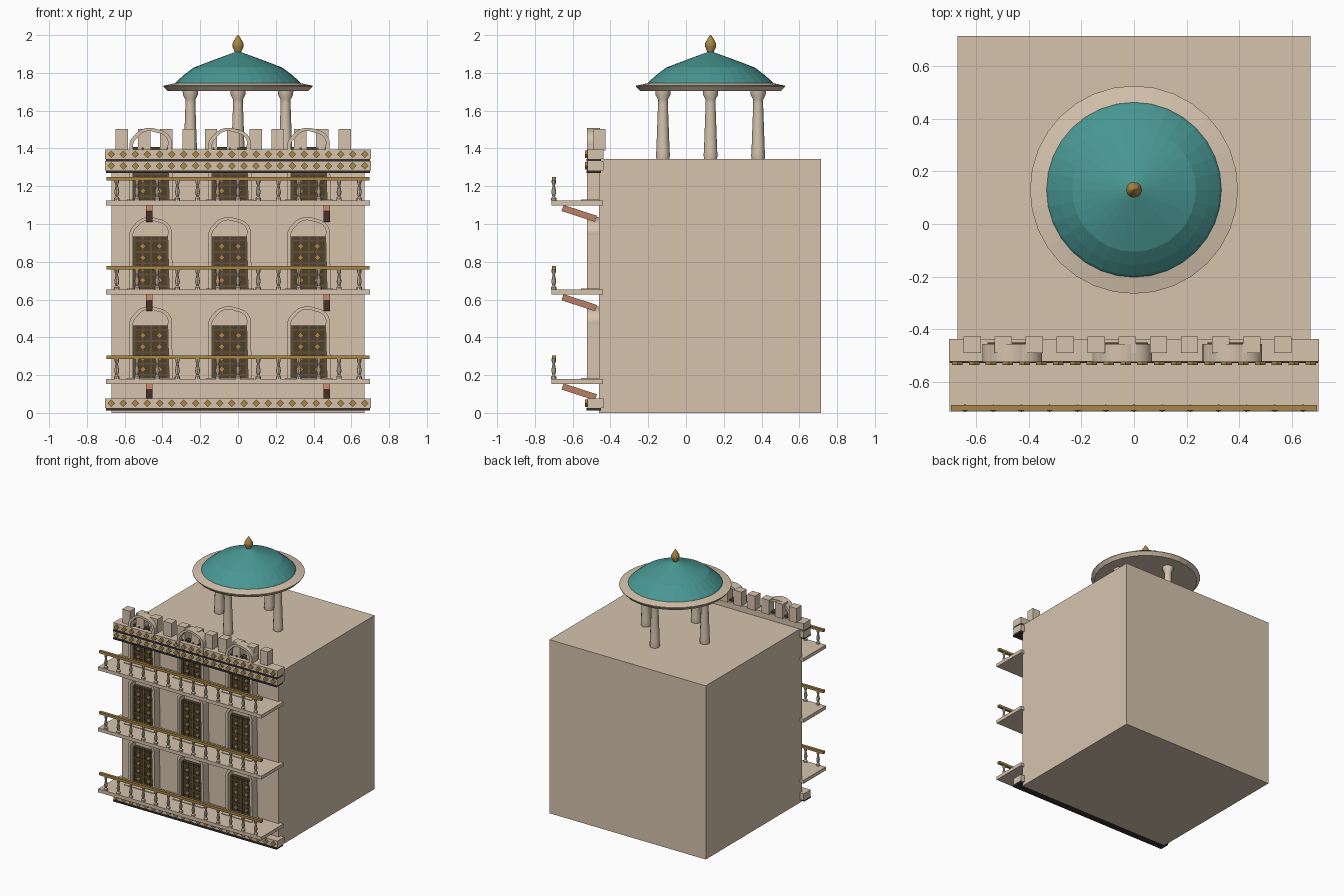
import bpy, bmesh, math
from mathutils import Matrix, Vector

cube = bpy.data.objects.get("Cube")
if cube:
    bpy.data.objects.remove(cube, do_unlink=True)


def material(name, rgb):
    m = bpy.data.materials.new(name)
    m.use_nodes = True
    m.diffuse_color = (*rgb, 1)
    bsdf = next(n for n in m.node_tree.nodes if n.type == 'BSDF_PRINCIPLED')
    bsdf.inputs["Base Color"].default_value = (*rgb, 1)
    return m


STONE = material("sandstone", (0.67, 0.55, 0.42))
TEAL = material("teal_tile", (0.065, 0.31, 0.29))
GOLD = material("old_gold", (0.40, 0.24, 0.06))
WOOD = material("dark_wood", (0.075, 0.05, 0.025))
SLAT = material("slat_wood", (0.12, 0.08, 0.04))
CLAY = material("terracotta", (0.50, 0.22, 0.13))
DARK = material("dark_trim", (0.035, 0.03, 0.03))


def finish(name, bm, mat, smooth=False):
    bmesh.ops.recalc_face_normals(bm, faces=bm.faces[:])
    me = bpy.data.meshes.new(name)
    bm.to_mesh(me)
    bm.free()
    me.materials.append(mat)
    ob = bpy.data.objects.new(name, me)
    bpy.context.collection.objects.link(ob)
    if smooth:
        bpy.ops.object.select_all(action='DESELECT')
        ob.select_set(True)
        bpy.context.view_layer.objects.active = ob
        bpy.ops.object.shade_smooth_by_angle(angle=math.radians(35))
    return ob


def box(bm, x, y, z, rot=None):
    """Box from (low, high) pairs, optionally turned about its centre."""
    lo, hi = Vector((x[0], y[0], z[0])), Vector((x[1], y[1], z[1]))
    m = Matrix.Translation((lo + hi) / 2)
    if rot:
        m = m @ rot
    bmesh.ops.create_cube(bm, size=1, matrix=m @ Matrix.Diagonal((*(hi - lo), 1)))


def diamond(bm, x, y, z, r, depth):
    """Square stud standing on its corner, facing the front."""
    h = r / math.sqrt(2)
    box(bm, (x - h, x + h), (y - depth, y), (z - h, z + h), Matrix.Rotation(math.pi / 4, 4, 'Y'))


def lathe(bm, profile, at, sides):
    rings = []
    for r, z in profile:
        rings.append([bm.verts.new((at[0] + r * math.cos(a), at[1] + r * math.sin(a), at[2] + z))
                      for a in (2 * math.pi * i / sides for i in range(sides))])
    for a, b in zip(rings, rings[1:]):
        for i in range(sides):
            j = (i + 1) % sides
            bm.faces.new((a[i], a[j], b[j], b[i]))
    bm.faces.new(rings[0])
    bm.faces.new(rings[-1])


def arch(bm, cx, base, y0, y1):
    """Jambs and lobed head as one extruded strip."""
    spring, half, rise, steps = base + 0.29, 0.115, 0.095, 40
    strip = [((half, base), (half - 0.02, base))]
    for i in range(steps + 1):
        t = math.pi * i / steps
        lobe = abs(math.sin(2.5 * t))
        ro, ri = 0.95 + 0.05 * lobe, 0.76 + 0.07 * lobe
        strip.append(tuple((half * r * math.cos(t), spring - base + rise * r * math.sin(t) + base)
                           for r in (ro, ri)))
    strip.append(((-half, base), (0.02 - half, base)))
    rows = [[bm.verts.new((cx + px, y, pz)) for y in (y0, y1) for px, pz in (o, n)] for o, n in strip]
    for a, b in zip(rows, rows[1:]):
        for i, j in ((0, 1), (1, 3), (3, 2), (2, 0)):
            bm.faces.new((a[i], a[j], b[j], b[i]))
    for end in (rows[0], rows[-1]):
        bm.faces.new([end[k] for k in (0, 1, 3, 2)])


FLOORS = [0.18 + 0.4725 * i for i in range(3)]
BAYS = [-0.46, -0.042, 0.376]

# Main block
bm = bmesh.new()
box(bm, (-0.67, 0.67), (-0.46, 0.715), (0, 1.345))
finish("main_block", bm, STONE)

# Plinth and cornice bands with dark lines and diamond studs
bands, lines, studs = bmesh.new(), bmesh.new(), bmesh.new()
for low, high in ((0.025, 0.077), (1.282, 1.333), (1.343, 1.395)):
    box(bands, (-0.703, 0.703), (-0.522, -0.437), (low, high))
    box(lines, (-0.70, 0.70), (-0.528, -0.45), (low - 0.013, low))
    for i in range(22):
        diamond(studs, -0.671 + i * 0.0639, -0.522, (low + high) / 2, 0.02, 0.014)
finish("stone_bands", bands, STONE)
finish("band_lines", lines, DARK)
finish("band_studs", studs, GOLD)

# Parapet merlons
bm = bmesh.new()
for i in range(11):
    x = -0.615 + i * 0.118
    box(bm, (x - 0.033, x + 0.033), (-0.49, -0.427), (1.39, 1.502))
finish("merlons", bm, STONE)

# Balconies: slabs, rails, balusters and brackets
slabs, rails, balusters, brackets = (bmesh.new() for _ in range(4))
vase = [(0.014, 0), (0.014, 0.012), (0.007, 0.02), (0.013, 0.042), (0.011, 0.055),
        (0.006, 0.08), (0.011, 0.092), (0.011, 0.108)]
for f in FLOORS:
    box(slabs, (-0.70, 0.70), (-0.713, -0.44), (f - 0.026, f))
    box(rails, (-0.695, 0.695), (-0.709, -0.688), (f + 0.106, f + 0.125))
    for i in range(13):
        lathe(balusters, vase, (-0.642 + i * 0.107, -0.70, f), 8)
    for x in (-0.47, 0.47):
        box(brackets, (x - 0.018, x + 0.018), (-0.658, -0.472), (f - 0.086, f - 0.052),
            Matrix.Rotation(math.radians(-18), 4, 'X'))
finish("balcony_slabs", slabs, STONE)
finish("balcony_rails", rails, GOLD)
finish("balusters", balusters, STONE, True)
finish("balcony_brackets", brackets, CLAY)

# Doors with lobed arch surrounds and thresholds
arches, steps, panels, slats, knobs = (bmesh.new() for _ in range(5))
for f in FLOORS:
    for cx in BAYS:
        arch(arches, cx, f, -0.525, -0.455)
        box(steps, (cx - 0.128, cx + 0.128), (-0.557, -0.45), (f, f + 0.005))
        box(panels, (cx - 0.096, cx + 0.096), (-0.488, -0.45), (f, f + 0.282))
        for i in range(5):
            x = cx + (i - 2) * 0.044
            box(slats, (x - 0.006, x + 0.006), (-0.495, -0.48), (f, f + 0.28))
        for i in range(5):
            z = f + 0.02 + i * 0.06
            box(slats, (cx - 0.094, cx + 0.094), (-0.493, -0.48), (z - 0.005, z + 0.005))
        for i in range(4):
            for s in (-1, 1):
                diamond(knobs, cx + s * 0.044, -0.494, f + 0.05 + i * 0.06, 0.017, 0.01)
finish("door_arches", arches, STONE)
finish("door_steps", steps, STONE)
finish("door_panels", panels, WOOD)
finish("door_slats", slats, SLAT)
finish("door_studs", knobs, GOLD)

# Rooftop pavilion: four columns, eave, dome and finial
CENTRE = (0, 0.13, 0)
column = [(0.034, 1.34), (0.037, 1.365), (0.035, 1.39), (0.026, 1.64), (0.027, 1.66),
          (0.04, 1.685), (0.041, 1.71)]
bm = bmesh.new()
for k in range(4):
    a = k * math.pi / 2
    lathe(bm, column, (0.252 * math.cos(a), 0.13 + 0.252 * math.sin(a), 0), 12)
finish("pavilion_columns", bm, STONE, True)

bm = bmesh.new()
lathe(bm, [(0.372, 1.703), (0.38, 1.712), (0.395, 1.728), (0.395, 1.732), (0.33, 1.746)], CENTRE, 32)
finish("pavilion_eave", bm, STONE)

bm = bmesh.new()
lathe(bm, [(0.335, 1.742), (0.325, 1.755), (0.285, 1.79), (0.235, 1.828), (0.12, 1.872),
           (0.01, 1.912)], CENTRE, 32)
finish("dome", bm, TEAL)

bm = bmesh.new()
lathe(bm, [(0.016, 1.90), (0.018, 1.915), (0.03, 1.94), (0.03, 1.955), (0.016, 1.98), (0.003, 2.0)],
      CENTRE, 12)
finish("finial", bm, GOLD, True)
